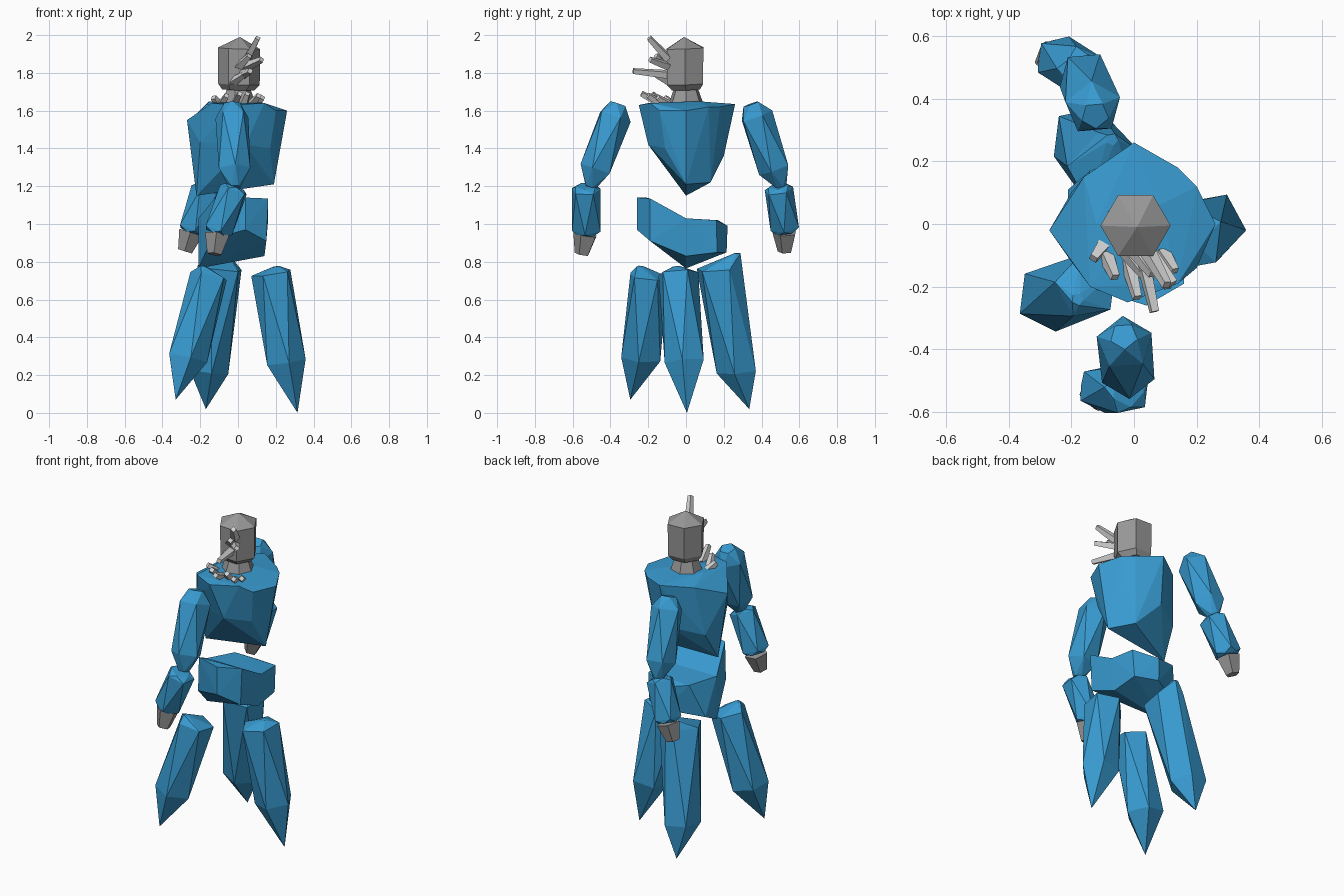
import bpy, bmesh, math
from mathutils import Vector as V


def material(name, col):
    m = bpy.data.materials.new(name)
    m.diffuse_color = (*col, 1)
    return m


BLUE = material("blue crystal", (0.04, 0.33, 0.64))
GREY = material("grey stone", (0.31, 0.31, 0.31))
PALE = material("pale shard", (0.66, 0.66, 0.66))


def add_hull(bm, pts):
    """Add the convex hull of the points to a bmesh."""
    vs = [bm.verts.new(p) for p in pts]
    r = bmesh.ops.convex_hull(bm, input=vs)
    junk = {v for v in r["geom_interior"] + r["geom_unused"]
            if isinstance(v, bmesh.types.BMVert)}
    bmesh.ops.delete(bm, geom=list(junk), context='VERTS')


def finish(name, bm, mat):
    bmesh.ops.recalc_face_normals(bm, faces=bm.faces[:])
    me = bpy.data.meshes.new(name)
    bm.to_mesh(me)
    bm.free()
    me.materials.append(mat)
    ob = bpy.data.objects.new(name, me)
    bpy.context.collection.objects.link(ob)


def hull(name, pts, mat):
    bm = bmesh.new()
    add_hull(bm, pts)
    finish(name, bm, mat)


def crystal(name, stations, mat, sides=6, turn=0.0, stagger=0.5):
    """Faceted rod: each station is (centre, radius), rings square to the axis."""
    cs = [V(c) for c, r in stations]
    ax = (cs[-1] - cs[0]).normalized()
    u = (V((1, 0, 0)) - ax * ax.x).normalized()
    w = ax.cross(u)
    pts = []
    for i, (c, r) in enumerate(stations):
        n = sides if r else 1
        for k in range(n):
            a = 2 * math.pi * (k + turn + stagger * (i % 2)) / n
            pts.append(V(c) + (u * math.cos(a) + w * math.sin(a)) * r)
    hull(name, pts, mat)


# Head and flared neck
crystal("head", [((0.01, -0.01, 1.99), 0), ((0.005, -0.005, 1.93), 0.112),
                 ((0.005, -0.005, 1.74), 0.11), ((0.0, 0.0, 1.71), 0.085)], GREY, 6, 0.0, 0)
crystal("neck", [((0, 0, 1.73), 0.06), ((0, 0, 1.635), 0.095)], GREY, 7, 0, 0)

# Shards on the face and collar: base, tip
shards = [((0.04, -0.08, 1.86), (0.105, -0.195, 1.985)),
          ((0.02, -0.08, 1.79), (0.065, -0.28, 1.81)),
          ((0.04, -0.08, 1.83), (0.125, -0.19, 1.87)),
          ((0.00, -0.08, 1.83), (0.06, -0.16, 1.89)),
          ((-0.03, -0.08, 1.75), (0.03, -0.16, 1.79)),
          ((-0.10, -0.07, 1.63), (-0.13, -0.11, 1.67)),
          ((-0.09, -0.10, 1.63), (-0.06, -0.17, 1.68)),
          ((-0.02, -0.12, 1.63), (0.01, -0.235, 1.69)),
          ((0.03, -0.12, 1.63), (0.05, -0.18, 1.69)),
          ((0.07, -0.12, 1.63), (0.11, -0.20, 1.68)),
          ((0.09, -0.09, 1.63), (0.13, -0.15, 1.67))]
for i, (a, b) in enumerate(shards):
    crystal(f"shard_{i + 1}", [(a, 0.027), (b, 0.017)], PALE, 4, 0.3, 0)

# Torso: broad shoulders narrowing to a keel along x
hull("torso", [(-0.14, -0.20, 1.64), (-0.02, -0.25, 1.63), (0.14, -0.19, 1.64),
               (0.20, -0.14, 1.60), (0.26, 0.0, 1.60), (0.20, 0.12, 1.62),
               (0.14, 0.18, 1.62), (0.0, 0.26, 1.635), (-0.16, 0.15, 1.62),
               (-0.27, -0.02, 1.55), (-0.12, 0.0, 1.645), (0.08, 0.06, 1.65),
               (-0.2, -0.12, 1.43), (-0.22, 0.0, 1.15), (0.19, 0.0, 1.21),
               (0.04, -0.20, 1.42), (0.17, -0.11, 1.40), (-0.03, 0.20, 1.36),
               (0.10, 0.13, 1.22), (-0.2, 0.1, 1.32)], BLUE)

# Pelvis: raised front half and lower rear half sharing a mid section
mid = [(-0.21, 0, 1.03), (0.16, 0, 1.03), (0.14, 0, 0.83), (-0.21, 0, 0.765)]
front = [(-0.12, -0.21, 1.14), (0.04, -0.26, 1.14), (0.16, -0.19, 1.135),
         (0.04, -0.26, 0.97), (0.15, -0.19, 0.91), (-0.14, -0.19, 0.92)]
rear = [(0.145, 0.16, 1.02), (-0.14, 0.17, 1.02), (0.0, 0.22, 0.99),
        (0.0, 0.215, 0.85), (0.135, 0.165, 0.85), (-0.21, 0.11, 0.82)]
bm = bmesh.new()
add_hull(bm, mid + front)
add_hull(bm, mid + rear)
inner = [f for f in bm.faces if all(abs(v.co.y) < 1e-5 for v in f.verts)]
bmesh.ops.delete(bm, geom=inner, context='FACES_ONLY')
bmesh.ops.remove_doubles(bm, verts=bm.verts[:], dist=1e-4)
finish("pelvis", bm, BLUE)

# Three pointed legs: slanted top, widest low down, sharp tip
# (crown, top centre, top radius, low centre, tip)
legs = {"right_leg": ((0.20, -0.05, 0.775), (0.18, -0.045, 0.74), 0.112,
                      (0.25, -0.005, 0.27), (0.315, 0.005, 0.0)),
        "front_leg": ((-0.18, -0.24, 0.775), (-0.15, -0.20, 0.725), 0.105,
                      (-0.27, -0.235, 0.29), (-0.33, -0.295, 0.07)),
        "rear_leg": ((-0.07, 0.27, 0.845), (-0.09, 0.17, 0.765), 0.125,
                     (-0.16, 0.27, 0.22), (-0.17, 0.335, 0.02))}
for name, (crown, top, rad, low, tip) in legs.items():
    crystal(name, [(crown, 0.02), (top, rad), (low, 0.11), (tip, 0)], BLUE, 5, 0.1)

# Arms: (shoulder, elbow, forearm top, wrist, hand end)
arms = {"front": ((-0.03, -0.38, 1.57), (-0.02, -0.475, 1.29),
                  (-0.02, -0.53, 1.18), (-0.105, -0.525, 0.97), (-0.125, -0.55, 0.84)),
        "rear": ((-0.13, 0.37, 1.57), (-0.155, 0.47, 1.29),
                 (-0.17, 0.49, 1.18), (-0.24, 0.525, 0.98), (-0.28, 0.525, 0.855))}
for side, (sh, el, ft, wr, hd) in arms.items():
    d = (V(el) - V(sh)).normalized()
    crystal(side + "_upper_arm", [(V(sh) - d * 0.07, 0.045), (sh, 0.092), (el, 0.088),
                                  (V(el) + d * 0.10, 0.03)], BLUE, 5, 0.2)
    crystal(side + "_forearm", [(V(ft) + V((0, 0, 0.02)), 0.055), (ft, 0.08), (wr, 0.08),
                                (V(wr) + (V(wr) - V(ft)) * 0.1, 0.06)], BLUE, 5, 0.1)
    crystal(side + "_hand", [(V(wr) + (V(hd) - V(wr)) * 0.2, 0.068), (hd, 0.04)],
            GREY, 5, 0.3, 0)
